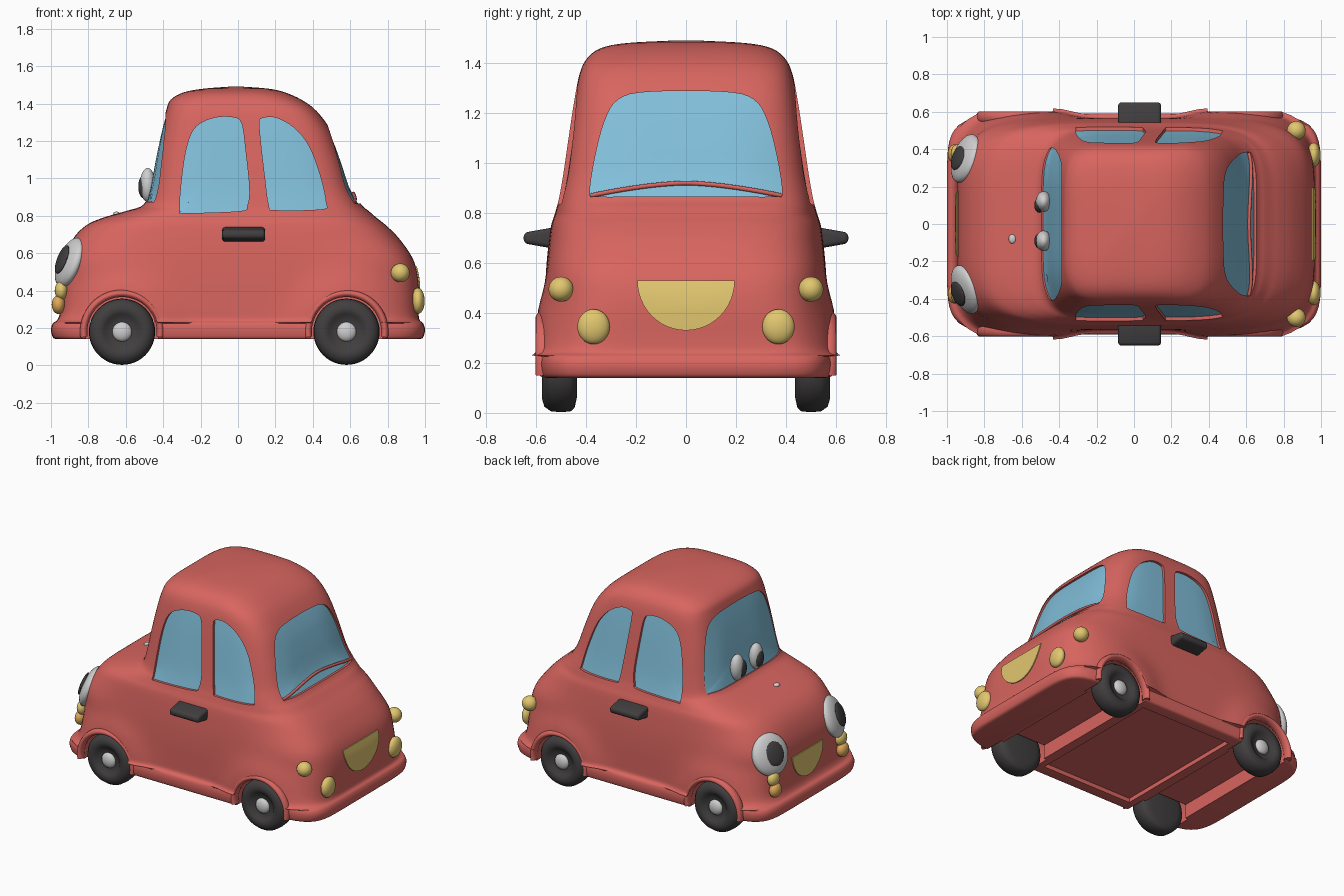
import bpy, bmesh, math
from mathutils import Vector, Matrix
from mathutils.bvhtree import BVHTree

if "Cube" in bpy.data.objects:
    bpy.data.objects.remove(bpy.data.objects["Cube"])


def material(name, rgb):
    m = bpy.data.materials.new(name)
    m.diffuse_color = (*rgb, 1)
    m.use_nodes = True
    m.node_tree.nodes["Principled BSDF"].inputs["Base Color"].default_value = m.diffuse_color
    return m


RED = material("red paint", (0.69, 0.13, 0.115))
BLUE = material("blue glass", (0.22, 0.52, 0.70))
YELLOW = material("yellow lamp", (0.76, 0.57, 0.16))
AMBER = material("amber lamp", (0.74, 0.40, 0.10))
DARK = material("dark rubber", (0.052, 0.048, 0.048))
WHITE = material("white", (0.62, 0.62, 0.62))


def make(name, bm, *mats):
    bmesh.ops.recalc_face_normals(bm, faces=bm.faces)
    if bm.calc_volume(signed=True) < 0:
        bmesh.ops.reverse_faces(bm, faces=bm.faces)
    me = bpy.data.meshes.new(name)
    bm.to_mesh(me)
    bm.free()
    for m in mats:
        me.materials.append(m)
    ob = bpy.data.objects.new(name, me)
    bpy.context.collection.objects.link(ob)
    return ob


def spline(pts, closed, sub=4):
    """Catmull-Rom interpolation of tuples of any size."""
    n, out = len(pts), []
    for i in range(n if closed else n - 1):
        if closed:
            p = [pts[(i + k) % n] for k in (-1, 0, 1, 2)]
        else:
            p = [pts[min(max(i + k, 0), n - 1)] for k in (-1, 0, 1, 2)]
        for j in range(sub):
            t = j / sub
            out.append(tuple(0.5 * (2 * b + (c - a) * t + (2 * a - 5 * b + 4 * c - d) * t * t
                                    + (3 * b - a - 3 * c + d) * t ** 3)
                             for a, b, c, d in zip(*p)))
    if not closed:
        out.append(pts[-1])
    return out


# body: stacked superellipse sections (z, front x, rear x, half width, squareness)
LEVELS = [(0.14, -0.97, 0.97, 0.57, 8), (0.15, -0.99, 0.99, 0.585, 8), (0.19, -1, 1, 0.592, 8),
          (0.225, -0.99, 0.99, 0.587, 8), (0.245, -0.965, 0.97, 0.567, 7), (0.3, -0.95, 0.965, 0.565, 6),
          (0.45, -0.945, 0.965, 0.565, 5), (0.57, -0.93, 0.935, 0.56, 5), (0.68, -0.88, 0.86, 0.55, 4.5),
          (0.75, -0.81, 0.79, 0.54, 4.5), (0.79, -0.72, 0.74, 0.527, 4.5), (0.825, -0.6, 0.70, 0.517, 4.7),
          (0.86, -0.505, 0.66, 0.508, 5), (0.95, -0.475, 0.61, 0.492, 5), (1.1, -0.447, 0.56, 0.47, 5),
          (1.25, -0.415, 0.50, 0.447, 5), (1.36, -0.385, 0.42, 0.425, 5), (1.42, -0.36, 0.34, 0.395, 4.5),
          (1.46, -0.29, 0.25, 0.34, 4), (1.48, -0.18, 0.16, 0.24, 3.5), (1.49, -0.05, 0.03, 0.06, 3)]
SEG = 160
WHEELS = ((-0.62, "front"), (0.58, "rear"))
bm = bmesh.new()
rows = []
for z, x0, x1, w, n in spline(LEVELS, False):
    row = []
    for i in range(SEG):
        a = 2 * math.pi * (i + 0.5) / SEG
        c, s = math.cos(a), math.sin(a)
        r = (abs(c) ** n + abs(s) ** n) ** (-1 / n)
        x, y = (x0 + x1) / 2 + (x1 - x0) / 2 * r * c, w * r * s
        # soft fender swelling round each wheel
        if z > 0.225:
            for wx, _ in WHEELS:
                d = math.hypot(x - wx, z - 0.18)
                y += 0.035 * (y / w) ** 3 * math.exp(-((d - 0.2) / 0.12) ** 2)
        row.append(bm.verts.new((x, y, z)))
    rows.append(row)
for lo, hi in zip(rows, rows[1:]):
    for i in range(SEG):
        j = (i + 1) % SEG
        bm.faces.new((lo[i], lo[j], hi[j], hi[i]))
bm.faces.new(rows[0])
bm.faces.new(rows[-1])
bm.normal_update()
surface = BVHTree.FromBMesh(bm)
body = make("body", bm, RED, BLUE)


def place(u, v, axis, side):
    """Point on the body seen along an axis, and the outward direction."""
    start = Vector((u, 3 * side, v)) if axis == "y" else Vector((3 * side, u, v))
    out = Vector((0, side, 0)) if axis == "y" else Vector((side, 0, 0))
    return surface.ray_cast(start, -out)[0], out


def patch(name, outline, axis, side, inner, outer, *mats, inner_mat=0):
    """Closed slab whose two faces follow the body surface."""
    cu = sum(p[0] for p in outline) / len(outline)
    cv = sum(p[1] for p in outline) / len(outline)
    n = len(outline)
    bm = bmesh.new()
    rims = []
    for off, mi in ((-inner, inner_mat), (outer, 0)):
        rings = []
        for k in (1, 0.75, 0.5, 0.25):
            hits = [place(cu + (u - cu) * k, cv + (v - cv) * k, axis, side) for u, v in outline]
            rings.append([bm.verts.new(p + o * off) for p, o in hits])
        p, o = place(cu, cv, axis, side)
        mid = bm.verts.new(p + o * off)
        rims.append(rings[0])
        for i in range(n):
            j = (i + 1) % n
            for a, b in zip(rings, rings[1:]):
                bm.faces.new((a[i], a[j], b[j], b[i])).material_index = mi
            bm.faces.new((rings[-1][i], rings[-1][j], mid)).material_index = mi
    for i in range(n):
        j = (i + 1) % n
        bm.faces.new((rims[0][i], rims[0][j], rims[1][j], rims[1][i]))
    return make(name, bm, *mats)


def carve(cutter):
    """Subtract a cutter from the body and remove it."""
    cutter.hide_render = True
    mod = body.modifiers.new("cut", 'BOOLEAN')
    mod.operation, mod.solver, mod.object = 'DIFFERENCE', 'EXACT', cutter
    bpy.context.view_layer.objects.active = body
    bpy.ops.object.modifier_apply(modifier=mod.name)
    bpy.data.objects.remove(cutter)


def lathe(name, profile, x, y_sign, mats, a0=0, a1=360, closed=False, n=48):
    """Turn an (r, y) profile round a wheel axis; a partial turn gets capped ends."""
    bm = bmesh.new()
    full = a1 - a0 == 360
    rings = []
    for i in range(n if full else n + 1):
        a = math.radians(a0 + (a1 - a0) * i / n)
        rings.append([bm.verts.new((x + r * math.cos(a), y_sign * y, 0.18 + r * math.sin(a)))
                      for r, y in profile])
    m = len(profile)
    for i in range(n):
        a, b = rings[i], rings[(i + 1) % len(rings)]
        for k in range(m if closed else m - 1):
            l = (k + 1) % m
            bm.faces.new((a[k], a[l], b[l], b[k]))
    if not full:
        bm.faces.new(rings[0])
        bm.faces.new(rings[-1])
    bmesh.ops.remove_doubles(bm, verts=bm.verts, dist=1e-5)
    return make(name, bm, *mats)


def ball(name, loc, radii, mat, facing=(1, 0, 0)):
    bm = bmesh.new()
    bmesh.ops.create_uvsphere(bm, u_segments=32, v_segments=18, radius=1)
    rot = Vector(facing).to_track_quat('X', 'Z').to_matrix().to_4x4()
    bmesh.ops.transform(bm, verts=bm.verts,
                        matrix=Matrix.Translation(loc) @ rot @ Matrix.Diagonal((*radii, 1)))
    return make(name, bm, mat)


# recessed windows
SIDE_A = [(-0.31, 0.83), (-0.3, 1.0), (-0.27, 1.18), (-0.22, 1.28), (-0.12, 1.325), (-0.02, 1.325),
          (0.02, 1.29), (0.04, 1.15), (0.06, 0.95), (0.05, 0.855), (0.01, 0.825), (-0.28, 0.815)]
SIDE_B = [(0.125, 1.32), (0.2, 1.325), (0.3, 1.27), (0.38, 1.17), (0.44, 1.01), (0.47, 0.87),
          (0.45, 0.835), (0.2, 0.83), (0.165, 0.855), (0.145, 1.0), (0.125, 1.17), (0.115, 1.29)]
HALF = [(0.15, 0.866), (0.35, 0.866), (0.384, 0.88), (0.365, 1.02), (0.325, 1.17), (0.27, 1.255), (0.15, 1.285)]
REAR = HALF + [(-u, v) for u, v in reversed(HALF)]
FRONT = [(u * 1.06, 0.875 + (v - 0.866) * 1.13) for u, v in REAR]
windows = [(o, "y", s, 0.018) for o in (SIDE_A, SIDE_B) for s in (1, -1)]
windows += [(REAR, "x", 1, 0.015), (FRONT, "x", -1, 0.008)]
for outline, axis, s, depth in windows:
    carve(patch("window_cutter", spline(outline, True), axis, s, depth, 0.12, RED, BLUE, inner_mat=1))

# thin lip across the foot of the rear window
lip = bpy.data.curves.new("rear_window_lip", 'CURVE')
lip.dimensions, lip.bevel_depth, lip.use_fill_caps = '3D', 0.009, True
pts = [place(0.38 * k / 12, 0.92 - 0.05 * abs(k / 12) ** 1.6, "x", 1)[0] for k in range(-12, 13)]
line = lip.splines.new('POLY')
line.points.add(len(pts) - 1)
for q, p in zip(line.points, pts):
    q.co = (p.x - 0.008, p.y, p.z, 1)
lip.materials.append(RED)
bpy.context.collection.objects.link(bpy.data.objects.new("rear_window_lip", lip))

# hollow underside: a shallow middle panel and deeper bays between the wheels
for x, length, half, top in ((-0.02, 0.72, 0.5, 0.17), (-0.62, 0.34, 0.45, 0.24), (0.58, 0.34, 0.45, 0.24)):
    bm = bmesh.new()
    bmesh.ops.create_cube(bm, size=1, matrix=Matrix.Translation((x, 0, top / 2))
                          @ Matrix.Diagonal((length, 2 * half, top, 1)))
    carve(make("floor_cutter", bm, RED, BLUE))

# wheels, wheel wells and arch lips
TYRE = [(0, 0.437), (0.12, 0.437), (0.16, 0.446), (0.174, 0.462), (0.177, 0.5), (0.174, 0.54),
        (0.155, 0.567), (0.125, 0.576), (0.098, 0.57), (0.085, 0.556), (0.05, 0.55), (0, 0.55)]
ARCH = [(0.205 + 0.02 * math.cos(math.radians(a)), 0.57 + 0.032 * math.sin(math.radians(a)))
        for a in range(0, 360, 24)]
WELL = [(0, 0.42), (0.195, 0.42), (0.195, 0.8), (0, 0.8)]
for x, end in WHEELS:
    for s, side in ((1, "left"), (-1, "right")):
        carve(lathe("well_cutter", WELL, x, s, (RED, BLUE)))
        lathe(f"{end}_{side}_tyre", TYRE, x, s, (DARK,))
        lathe(f"{end}_{side}_wheel_arch", ARCH, x, s, (RED,), -8, 188, closed=True)
        ball(f"{end}_{side}_hub", (x, s * 0.552, 0.18), (0.052, 0.028, 0.052), WHITE)

# half-round mouth plates at the front and rear
ARC = [math.pi * i / 24 for i in range(25)]
patch("rear_mouth", [(0.195 * math.cos(a), 0.53 - 0.2 * math.sin(a)) for a in ARC],
      "x", 1, 0.002, 0.007, YELLOW)
patch("front_mouth", [(0.17 * math.cos(a), 0.47 - 0.18 * math.sin(a)) for a in ARC],
      "x", -1, 0.002, 0.007, YELLOW)

for s, side in ((1, "left"), (-1, "right")):
    # lamps
    ball(f"{side}_front_lamp", (-0.945, s * 0.375, 0.40), (0.035, 0.05, 0.05), YELLOW)
    ball(f"{side}_front_indicator", (-0.96, s * 0.375, 0.325), (0.036, 0.05, 0.05), AMBER)
    ball(f"{side}_rear_lamp", (0.962, s * 0.37, 0.345), (0.036, 0.065, 0.07), YELLOW)
    ball(f"{side}_upper_lamp", (0.868, s * 0.5, 0.495), (0.05, 0.05, 0.05), YELLOW)
    # large eyes on the front corners
    face = Vector((-1, 0.35 * s, 0.4)).normalized()
    eye = Vector((-0.9, s * 0.35, 0.55))
    ball(f"{side}_eye", eye, (0.053, 0.135, 0.14), WHITE, face)
    ball(f"{side}_pupil", eye + face * 0.046 + Vector((0, -0.01, 0)), (0.018, 0.068, 0.08), DARK, face)
    # small eyes on the windscreen
    ball(f"{side}_small_eye", (-0.483, 0.015 + s * 0.105, 0.965), (0.042, 0.055, 0.09), WHITE)
    ball(f"{side}_small_pupil", (-0.507, 0.005 + s * 0.095, 0.955), (0.026, 0.04, 0.06), DARK)
    # door handles, thinner at the outer edge
    bm = bmesh.new()
    bmesh.ops.create_cube(bm, size=1, matrix=Matrix.Translation((0.03, s * 0.59, 0.7))
                          @ Matrix.Diagonal((0.23, 0.12, 0.085, 1)))
    for v in bm.verts:
        if abs(v.co.y) > 0.6:
            v.co.z = 0.7 + (v.co.z - 0.7) * 0.5
    bmesh.ops.bevel(bm, geom=bm.edges[:], offset=0.018, segments=4, profile=0.5, affect='EDGES')
    make(f"{side}_door_handle", bm, DARK)
ball("hood_dot", (-0.65, -0.08, 0.808), (0.02, 0.025, 0.014), WHITE)

# smooth shading with sharp creases
for ob in bpy.context.collection.objects:
    ob.select_set(ob.type == 'MESH')
bpy.context.view_layer.objects.active = body
bpy.ops.object.shade_smooth_by_angle(angle=math.radians(40))
